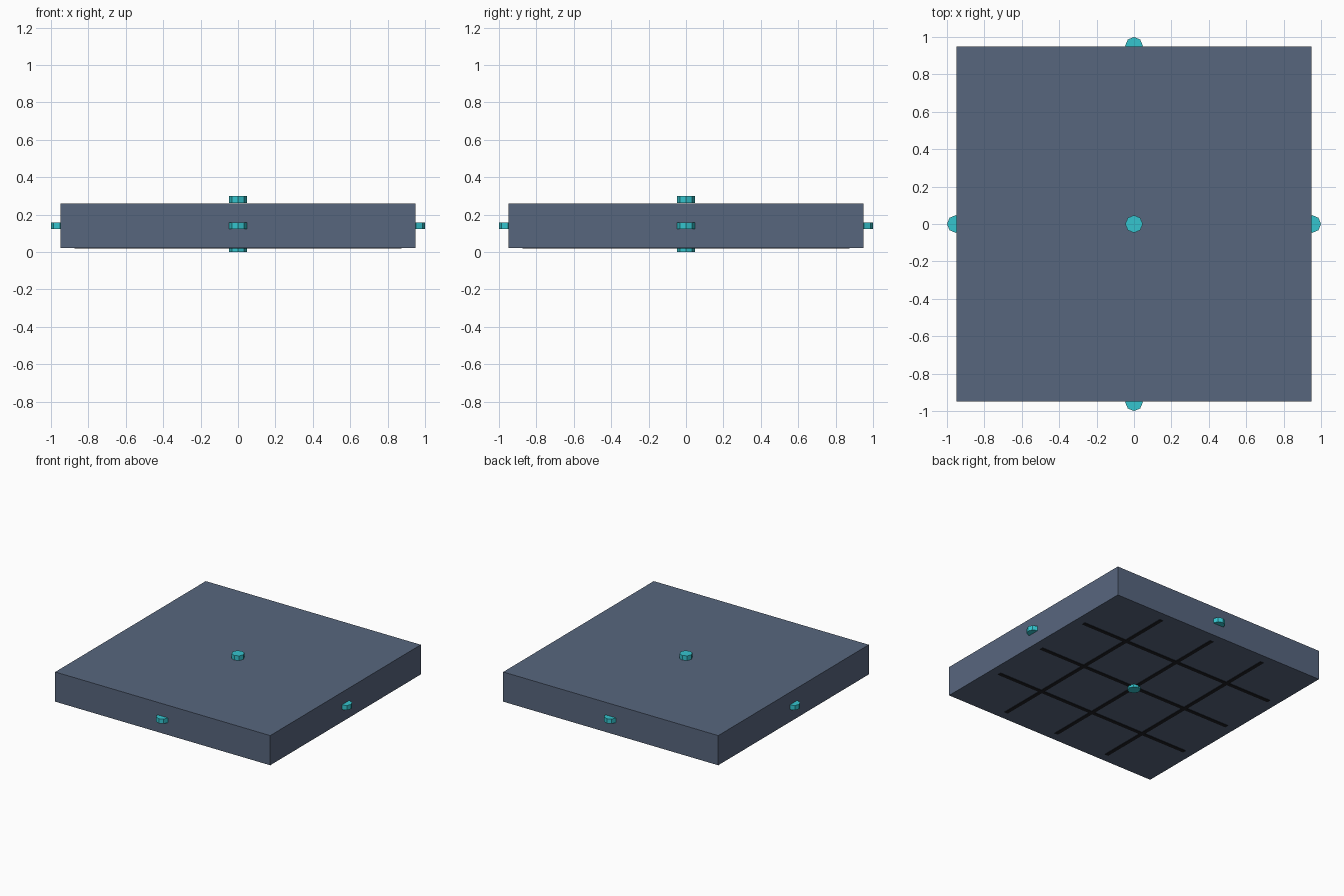
import bpy

if "Cube" in bpy.data.objects:
    bpy.data.objects.remove(bpy.data.objects["Cube"], do_unlink=True)


def make_material(name, srgb):
    color = [(c / 255) ** 2.2 for c in srgb] + [1]
    mat = bpy.data.materials.new(name)
    mat.use_nodes = True
    mat.diffuse_color = color
    mat.node_tree.nodes["Principled BSDF"].inputs["Base Color"].default_value = color
    return mat


slate = make_material("slate", (88, 102, 125))
teal = make_material("teal", (56, 196, 206))
charcoal = make_material("charcoal", (36, 38, 42))


def box(name, location, size, mat):
    bpy.ops.mesh.primitive_cube_add(size=1, location=location)
    obj = bpy.context.object
    obj.name = name
    obj.scale = size
    obj.data.materials.append(mat)


def peg(name, location):
    bpy.ops.mesh.primitive_cylinder_add(vertices=8, radius=PEG_R, depth=PEG_H, location=location)
    obj = bpy.context.object
    obj.name = name
    obj.data.materials.append(teal)


HALF, BOTTOM, TOP = 0.95, 0.022, 0.259
PEG_R, PEG_H = 0.047, 0.037
MID = (BOTTOM + TOP) / 2
REACH = 1 - PEG_R

# Main slab
box("slab", (0, 0, MID), (2 * HALF, 2 * HALF, TOP - BOTTOM), slate)

# Thin grid strips on the underside
for i in (-1, 0, 1):
    offset = i * HALF / 2
    box("grid_strip_lengthwise", (offset, 0, BOTTOM), (0.03, 1.75, 0.008), charcoal)
    box("grid_strip_crosswise", (0, offset, BOTTOM), (1.75, 0.03, 0.008), charcoal)

# Octagonal connector pegs, one at the centre of each face
peg("top_peg", (0, 0, 0.3 - PEG_H / 2))
peg("bottom_peg", (0, 0, PEG_H / 2))
peg("left_peg", (REACH, 0, MID))
peg("right_peg", (-REACH, 0, MID))
peg("front_peg", (0, -REACH, MID))
peg("back_peg", (0, REACH, MID))
